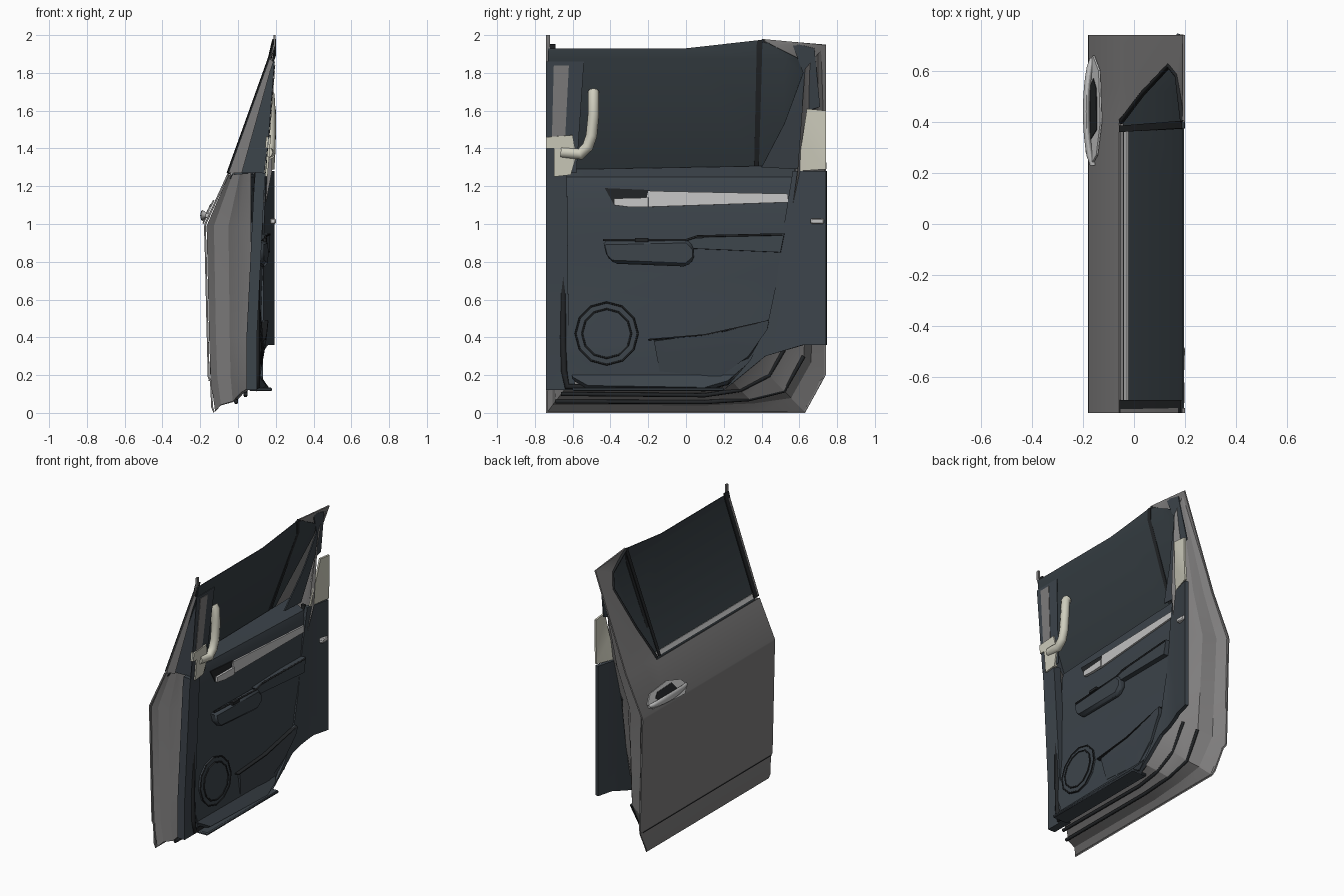
import bpy, bmesh, math
from mathutils import Vector

cube = bpy.data.objects.get("Cube")
if cube:
    bpy.data.objects.remove(cube, do_unlink=True)


def material(name, r, g, b):
    m = bpy.data.materials.new(name)
    m.use_nodes = True
    m.diffuse_color = (r, g, b, 1)
    m.node_tree.nodes["Principled BSDF"].inputs["Base Color"].default_value = (r, g, b, 1)
    return m


PAINT = material("grey paint", .21, .205, .205)
TRIM = material("dark trim", .046, .058, .07)
GLASS = material("tinted glass", .036, .047, .055)
SEAL = material("black rubber", .016, .018, .02)
CREAM = material("cream plastic", .62, .61, .51)
SILVER = material("silver", .55, .55, .55)


def finish(name, bm, mat, thick=0, inward=False):
    # thickness grows toward the cabin (inward) or the street
    me = bpy.data.meshes.new(name)
    bm.to_mesh(me)
    bm.free()
    me.materials.append(mat)
    ob = bpy.data.objects.new(name, me)
    bpy.context.collection.objects.link(ob)
    bpy.ops.object.select_all(action='DESELECT')
    ob.select_set(True)
    bpy.context.view_layer.objects.active = ob
    if thick:
        s = ob.modifiers.new("thickness", 'SOLIDIFY')
        s.thickness, s.offset = thick, (1 if inward else -1)
        bpy.ops.object.modifier_apply(modifier=s.name)
    bpy.ops.object.shade_smooth_by_angle(angle=math.radians(20))
    return ob


def interp(table, t):
    # piecewise linear lookup, constant past the ends
    if t <= table[0][0]:
        return table[0][1]
    for (a, va), (b, vb) in zip(table, table[1:]):
        if t <= b:
            return va + (vb - va) * (t - a) / (b - a)
    return table[-1][1]


def panel(name, outline, depth, mat, thick=.01, inward=False, cuts_z=(), cuts_y=()):
    # flat side outline, sliced, then bent in x by depth(y, z)
    bm = bmesh.new()
    f = bm.faces.new([bm.verts.new((0, y, z)) for y, z in outline])
    f.normal_update()
    if f.normal.x < 0:
        f.normal_flip()
    bmesh.ops.triangulate(bm, faces=bm.faces[:])
    for axis, cuts in ((1, cuts_y), (2, cuts_z)):
        for c in cuts:
            co, no = Vector((0, 0, 0)), Vector((0, 0, 0))
            co[axis], no[axis] = c, 1
            bmesh.ops.bisect_plane(bm, geom=bm.verts[:] + bm.edges[:] + bm.faces[:],
                                   plane_co=co, plane_no=no)
    for v in bm.verts:
        v.co.x = depth(v.co.y, v.co.z)
    return finish(name, bm, mat, thick, inward)


def tube(name, pts, radius, mat):
    cu = bpy.data.curves.new(name, 'CURVE')
    cu.dimensions = '3D'
    cu.bevel_depth, cu.bevel_resolution, cu.use_fill_caps = radius, 2, True
    sp = cu.splines.new('POLY')
    sp.points.add(len(pts) - 1)
    for p, c in zip(sp.points, pts):
        p.co = (*c, 1)
    cu.materials.append(mat)
    ob = bpy.data.objects.new(name, cu)
    bpy.context.collection.objects.link(ob)


def block(name, lo, hi, mat):
    bm = bmesh.new()
    bmesh.ops.create_cube(bm, size=1)
    for v in bm.verts:
        v.co = [l + (c + .5) * (h - l) for c, l, h in zip(v.co, lo, hi)]
    finish(name, bm, mat).modifiers.new("round", 'BEVEL').width = .006


def rect(y0, y1, z0, z1):
    return [(y0, z0), (y1, z0), (y1, z1), (y0, z1)]


# depth profiles: outer skin, inner trim and front pillar by height, rear pillar by length
SKIN = [(0, -.13), (.03, -.142), (.165, -.148), (.185, -.16), (.5, -.168), (.85, -.176),
        (.98, -.18), (1.0, -.178), (1.28, -.05), (1.95, .19)]
INNER = [(.13, .17), (.2, .12), (.35, .13), (.6, .125), (.85, .135), (1.0, .13),
         (1.2, .125), (1.25, .11), (1.31, .0)]
FRONT = [(.12, .1), (.4, .1), (1.2, .14), (1.5, .165), (1.95, .2)]
REAR = [(.2, .13), (.5, .135), (.58, .15), (.73, .192)]
skin_z, inner_z = [z for z, _ in SKIN], [z for z, _ in INNER]


def skin(off=0, limit=.19):
    return lambda y, z: min(interp(SKIN, z) + off, limit)


def inner(off=0):
    # the trim leans outboard toward the front but stays inside the glass
    return lambda y, z: max(interp(INNER, z) + off + .05 * (y - .5) * min(1, z / .8),
                            interp(SKIN, z) + .04)


def front(off=0):
    return lambda y, z: min(interp(FRONT, z) + off, .2)


def rear(y, z):
    return interp(REAR, y)


# outer door skin with the rear pillar
panel("outer_skin", [(-.74, 0), (.63, 0), (.74, .2), (.74, 1.95), (.56, 1.965), (.4, 1.98),
                     (.58, 1.88), (.62, 1.79), (.51, 1.5), (.41, 1.26), (-.74, 1.26)],
      skin(), PAINT, .01, True, skin_z)
panel("sill_crease", rect(-.735, .7, .169, .175), skin(-.001), SEAL, .003)

# window glass, divider and mouldings
panel("window_glass", [(-.73, 1.24), (.42, 1.24), (.52, 1.5), (.63, 1.79), (.59, 1.88),
                       (.4, 1.975), (.0, 1.93), (-.73, 1.93)],
      skin(.025), GLASS, .006, True, [1.28, 1.88])
divider = [(.36, 1.27), (.385, 1.27), (.405, 1.972), (.375, 1.972)]
panel("window_divider_outer", divider, skin(), SEAL, .004, False, [1.28, 1.95])
panel("window_divider_inner", divider, skin(.04, .2), SEAL, .012, False, [1.28, 1.89])
panel("belt_moulding", rect(-.73, .385, 1.262, 1.292), skin(.018), SILVER, .012, True, [1.28])
panel("front_window_frame", rect(-.74, -.69, 1.27, 1.95), skin(.006), SEAL, .008, False, [1.28, 1.9])
panel("front_frame_edge", [(-.74, 1.28), (-.725, 1.28), (-.72, 2), (-.74, 2)],
      skin(-.003), PAINT, .012, True, [1.95])
tube("rear_window_seal", [(skin(.004)(0, z), y, z) for y, z in
     [(.4, 1.27), (.51, 1.5), (.62, 1.79), (.58, 1.88), (.4, 1.972)]], .01, SEAL)

# jamb sweeping from the skin edge in to the trim edge
outer_edge = [(-.732, 1.26), (-.732, .99), (-.732, .4), (-.732, .18), (-.732, .008), (.1, .008),
              (.4, .008), (.625, .008), (.732, .2), (.732, .6), (.732, .99), (.732, 1.28), (.732, 1.94)]
inner_edge = [(-.65, 1.27), (-.65, .99), (-.65, .4), (-.645, .22), (-.63, .14), (.1, .13), (.24, .17),
              (.36, .28), (.46, .45), (.51, .7), (.55, .99), (.59, 1.28), (.63, 1.82)]
bm = bmesh.new()
rows = []
for t, depth_t in ((0, .02), (.26, .18), (.4, .5), (.75, .72), (1, 1)):
    row = []
    for (ya, za), (yb, zb) in zip(outer_edge, inner_edge):
        xa = skin(.008)(ya, za)
        xb = max(xa, .18 if za > 1.27 else .07 if ya < .3 else .125)
        row.append(bm.verts.new((xa + (xb - xa) * depth_t, ya + (yb - ya) * t, za + (zb - za) * t)))
    rows.append(row)
for a, b in zip(rows, rows[1:]):
    for i in range(len(a) - 1):
        bm.faces.new((a[i], a[i + 1], b[i + 1], b[i]))
bmesh.ops.recalc_face_normals(bm, faces=bm.faces[:])
finish("door_jamb", bm, PAINT)
tube("door_seal", [(.1, y, z) for y, z in inner_edge[:12]], .016, SEAL)
for t, x in ((.3, .04), (.6, -.01)):
    tube("lower_seal", [(x, yb + (ya - yb) * t, zb + (za - zb) * t) for (ya, za), (yb, zb)
                        in list(zip(outer_edge, inner_edge))[4:9]], .011, SEAL)

# inner door trim
panel("door_trim", [(-.64, .3), (-.6, .19), (-.52, .145), (.1, .135), (.22, .17), (.36, .29),
                    (.45, .45), (.51, .75), (.58, 1.31), (-.58, 1.29), (-.64, 1.26)],
      inner(), TRIM, .03, False, inner_z)
panel("map_pocket", [(-.17, .38), (-.14, .22), (.18, .19), (.33, .3), (.43, .44), (.44, .49), (.2, .43)],
      lambda y, z: inner(.025 * max(0, (z - .2) / .2))(y, max(z, .25)), TRIM, .03, False, [.3, .38], [0, .2])
panel("pocket_edge", [(-.2, .385), (.1, .41), (.44, .485), (.44, .492), (.1, .417), (-.2, .392)],
      inner(.034), SEAL, .03)

# armrest
panel("armrest_pad", [(-.44, .91), (-.42, .83), (-.38, .79), (.0, .775), (.04, .81), (.04, .88), (.0, .92)],
      inner(.05), TRIM, .05).modifiers.new("round", 'BEVEL').width = .015
panel("armrest_rear", [(.0, .92), (.04, .87), (.5, .85), (.52, .95), (.3, .945)],
      inner(.035), TRIM, .035)
tube("armrest_seam", [(inner(.035)(y, z), y, z) for y, z in
                      [(-.44, .915), (.0, .915), (.06, .935), (.51, .945)]], .006, SEAL)
panel("window_switch", rect(-.27, -.2, .905, .925), inner(.055), SEAL, .02)

# silver accent and door pull
panel("accent_strip", [(-.22, 1.09), (.54, 1.115), (.54, 1.16), (-.2, 1.175)], inner(.012), SILVER, .012)
panel("pull_recess", [(-.43, 1.19), (-.38, 1.1), (-.21, 1.09), (-.19, 1.18)], inner(.006), SEAL, .006)
panel("pull_lever", [(-.38, 1.1), (-.3, 1.09), (-.2, 1.09), (-.2, 1.14), (-.38, 1.135)],
      inner(.022), SILVER, .018)

# speaker
for name, r, off in (("speaker_rim", .165, .014), ("speaker_grille", .13, .018)):
    circle = [(-.42 + r * math.cos(i * math.tau / 12), .42 + r * math.sin(i * math.tau / 12))
              for i in range(12)]
    panel(name, circle, inner(off), TRIM, .02)
    tube(name + "_edge", [(inner(off)(y, z), y, z) for y, z in circle + circle[:1]], .005, SEAL)

# front pillar trim and grab handle
panel("front_pillar_trim", [(-.74, .12), (-.58, .12), (-.62, .3), (-.63, 1.27), (-.74, 1.27)],
      front(), TRIM, .055, False, [.4, 1.2])
panel("front_pillar_upper", [(-.74, 1.27), (-.58, 1.27), (-.54, 1.86), (-.74, 1.86)],
      front(.002), TRIM, .004, False, [1.5])
panel("front_pillar_band", [(-.71, 1.45), (-.64, 1.45), (-.62, 1.84), (-.7, 1.84)],
      front(.006), PAINT, .003, False, [1.5])
for name, y, mat, pts in (
        ("front_pillar_return", -.71, TRIM, [(-.02, 1.27), (.14, 1.27), (.165, 1.5), (.192, 1.87)]),
        ("front_frame_return", -.735, PAINT, [(-.05, 1.27), (.02, 1.27), (.185, 1.86), (.165, 1.88)])):
    bm = bmesh.new()
    bm.faces.new([bm.verts.new((x, y, z)) for x, z in pts])
    finish(name, bm, mat)
panel("handle_base", [(-.74, 1.4), (-.7, 1.4), (-.7, 1.25), (-.61, 1.26), (-.58, 1.36), (-.6, 1.47), (-.74, 1.46)],
      front(.012), CREAM, .025, False, [1.3])
tube("grab_handle", [(.155, -.66, 1.38), (.168, -.56, 1.37), (.168, -.52, 1.41), (.17, -.5, 1.47),
                     (.17, -.49, 1.58), (.165, -.49, 1.68), (.15, -.49, 1.7)], .03, CREAM)

# rear pillar trim
panel("rear_pillar_trim", [(.2, .12), (.42, .3), (.62, .36), (.74, .36), (.74, 1.28), (.565, 1.28),
                           (.52, 1.0), (.48, .7), (.43, .46), (.34, .28)],
      rear, TRIM, .025, False, (), [.5, .58])
panel("rear_pillar_cream", [(.59, 1.28), (.74, 1.29), (.74, 1.6), (.64, 1.61)],
      lambda y, z: min(.2, rear(y, z) + (z - 1.28) * .1), CREAM, .014, False, [1.45])
panel("rear_pillar_upper", [(.4, 1.3), (.59, 1.29), (.64, 1.6), (.71, 1.62), (.68, 1.93), (.56, 1.96),
                            (.62, 1.8), (.52, 1.53)],
      lambda y, z: interp([(1.28, .08), (1.6, .15), (1.9, .2)], z), TRIM, .008, False, [1.6])
block("rear_latch", (.17, .66, 1.0), (.2, .73, 1.03), SILVER)

# sill tread
block("sill_tread", (.06, -.6, .115), (.18, .2, .135), TRIM)

# outside door handle: bezel, finger cup and bow
panel("handle_bezel", [(.23, 1.04), (.28, 1.0), (.5, 1.01), (.62, 1.02), (.66, 1.06), (.6, 1.11),
                       (.4, 1.125), (.27, 1.09)], skin(-.004), SILVER, .008)
panel("handle_cup", [(.33, 1.05), (.54, 1.05), (.57, 1.075), (.53, 1.1), (.37, 1.105)],
      skin(-.014), SEAL, .003)
bm = bmesh.new()
steps, sides = 12, 20
loops = []
for i in range(steps + 1):
    t = i / steps
    bow = math.sin(math.pi * t)
    ring = [k * math.tau / sides for k in range(sides)]
    loops.append([bm.verts.new((-.16 - .027 * bow ** .6 + .013 * math.cos(a), .23 + .42 * t,
                                1.045 + (.012 + .016 * bow) * math.sin(a))) for a in ring])
for a, b in zip(loops, loops[1:]):
    for k in range(sides):
        bm.faces.new((a[k], b[k], b[(k + 1) % sides], a[(k + 1) % sides]))
bm.faces.new(loops[0])
bm.faces.new(loops[-1])
bmesh.ops.recalc_face_normals(bm, faces=bm.faces[:])
finish("outside_handle", bm, SILVER)
